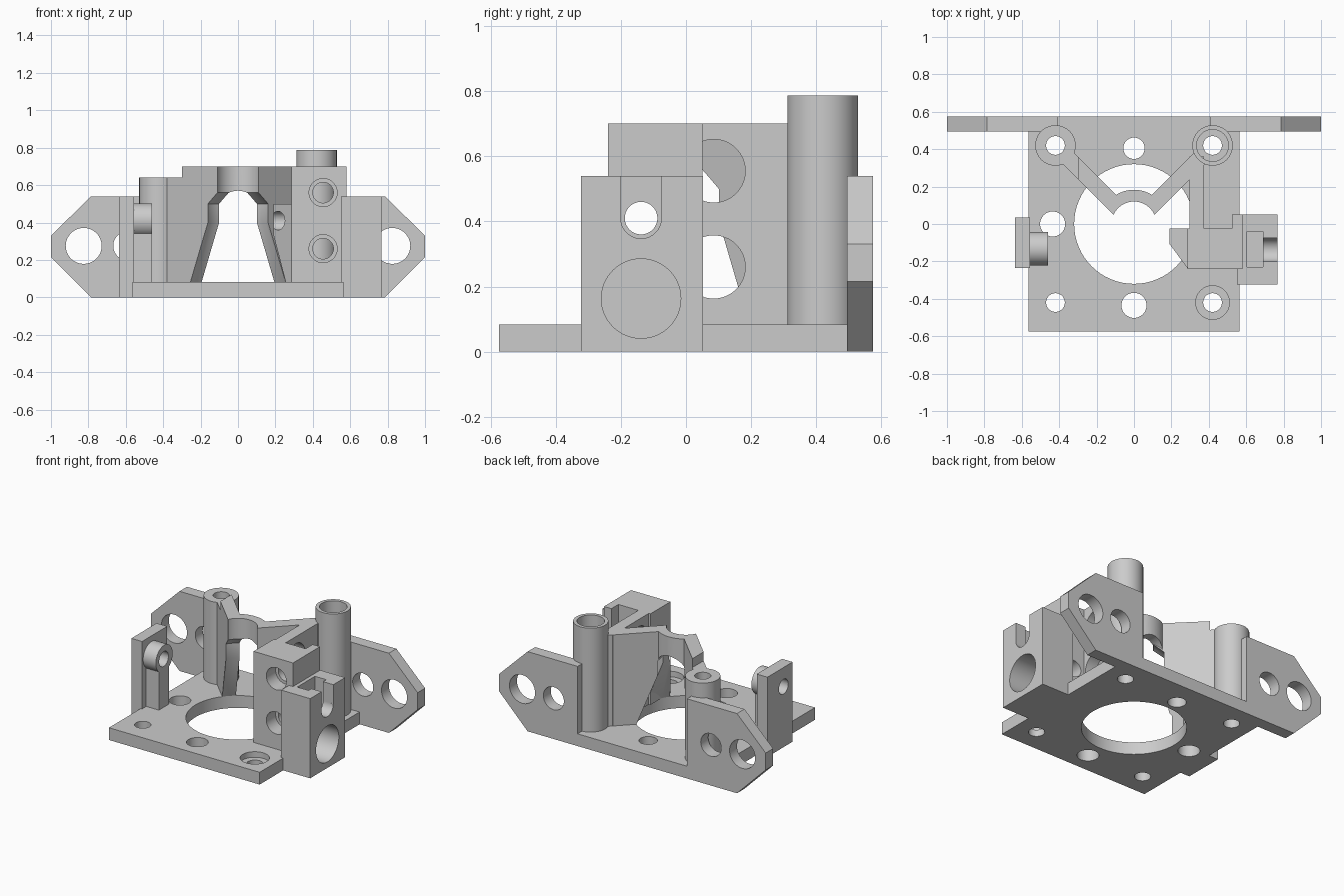
import bpy, bmesh, math
from mathutils import Matrix, Vector

if "Cube" in bpy.data.objects:
    bpy.data.objects.remove(bpy.data.objects["Cube"])

grey = bpy.data.materials.new("plain grey")
grey.diffuse_color = (0.6, 0.6, 0.6, 1)
grey.use_nodes = True
grey.node_tree.nodes["Principled BSDF"].inputs["Base Color"].default_value = grey.diffuse_color
ROT = {'x': Matrix.Rotation(math.pi / 2, 4, 'Y'), 'y': Matrix.Rotation(math.pi / 2, 4, 'X'), 'z': Matrix()}


def obj(name, bm):
    bmesh.ops.recalc_face_normals(bm, faces=bm.faces[:])
    me = bpy.data.meshes.new(name)
    bm.to_mesh(me)
    bm.free()
    me.materials.append(grey)
    o = bpy.data.objects.new(name, me)
    bpy.context.collection.objects.link(o)
    return o


def box(x0, x1, y0, y1, z0, z1, name="cutter"):
    bm = bmesh.new()
    m = Matrix.Translation(((x0 + x1) / 2, (y0 + y1) / 2, (z0 + z1) / 2))
    bmesh.ops.create_cube(bm, size=1, matrix=m @ Matrix.Diagonal((x1 - x0, y1 - y0, z1 - z0, 1)))
    return obj(name, bm)


def cyl(axis, a, b, r, lo, hi, name="cutter"):
    """Cylinder along an axis; a, b are the other two coordinates in xyz order."""
    mid = (lo + hi) / 2
    pos = {'x': (mid, a, b), 'y': (a, mid, b), 'z': (a, b, mid)}[axis]
    bm = bmesh.new()
    bmesh.ops.create_cone(bm, cap_ends=True, segments=64, radius1=r, radius2=r, depth=hi - lo,
                          matrix=Matrix.Translation(pos) @ ROT[axis])
    return obj(name, bm)


def prism(pts, offset, name="cutter"):
    bm = bmesh.new()
    f = bm.faces.new([bm.verts.new(p) for p in pts])
    ext = bmesh.ops.extrude_face_region(bm, geom=[f])
    bmesh.ops.translate(bm, vec=Vector(offset), verts=[v for v in ext['geom'] if isinstance(v, bmesh.types.BMVert)])
    return obj(name, bm)


def lathe(profile):
    """Closed solid turned about the z axis."""
    bm = bmesh.new()
    rings = [[bm.verts.new((r * math.cos(i * math.tau / 64), r * math.sin(i * math.tau / 64), z))
              for i in range(64)] for r, z in profile]
    for p, q in zip(rings, rings[1:]):
        for i in range(64):
            bm.faces.new((p[i], p[(i + 1) % 64], q[(i + 1) % 64], q[i]))
    bm.faces.new(rings[0])
    bm.faces.new(rings[-1])
    return obj("cutter", bm)


def combine(o, others, op='DIFFERENCE'):
    for c in others:
        m = o.modifiers.new("b", 'BOOLEAN')
        m.operation, m.solver, m.object = op, 'EXACT', c
    bpy.context.view_layer.update()
    me = bpy.data.meshes.new_from_object(o.evaluated_get(bpy.context.evaluated_depsgraph_get()))
    o.modifiers.clear()
    o.data = me
    for c in others:
        bpy.data.objects.remove(c)
    return o


def core():
    # widening throat that clears the centre of the mount
    return lathe([(.32, -.1), (.32, .083), (.19, .40), (.19, .50), (.12, .56), (.12, .9)])


def bolt():
    # long clamp bolt bore
    return cyl('x', -.138, .41, .05, -.8, .9)


T = .083  # plate thickness

# base plate with its bores
holes = [cyl('z', 0, 0, .32, -.1, .2), cyl('z', 0, .405, .057, -.1, .2),
         cyl('z', 0, -.435, .067, -.1, .2), cyl('z', -.435, 0, .067, -.1, .2),
         cyl('z', .42, -.42, .09, .045, .2)]
holes += [cyl('z', sx * .42, sy * .42, .05, -.1, .2) for sx in (-1, 1) for sy in (-1, 1)]
combine(box(-.565, .565, -.575, .575, 0, T, "base_plate"), holes)

# side ears with chamfered ends
for s, side in ((-1, "left"), (1, "right")):
    pts = [(.41, 0), (.785, 0), (1, .215), (1, .33), (.785, .54), (.41, .54)]
    ear = prism([(s * x, .495, z) for x, z in pts], (0, .08, 0), side + "_ear")
    combine(ear, [cyl('y', s * .825, .275, .096, .3, .7), cyl('y', s * .59, .275, .077, .3, .7),
                  cyl('z', s * .42, .42, .1, -.1, .6)])

# hollow rear posts
combine(cyl('z', -.42, .42, .108, T, .64, "left_post"), [cyl('z', -.42, .42, .05, 0, .8)])
combine(cyl('z', .42, .42, .108, T, .787, "right_post"),
        [cyl('z', .42, .42, .05, 0, .9), cyl('z', .42, .42, .085, .35, .9)])

# diagonal walls running from the posts to the centre
for s, side in ((-1, "left"), (1, "right")):
    pts = [(s * (u + v), u - v) for u, v in ((.05, -.03), (.37, -.03), (.37, .03), (.05, .03))]
    wall = prism([(x, y, T) for x, y in pts], (0, 0, .70 - T), side + "_diagonal_wall")
    cuts = [core(), cyl('z', s * .42, .42, .09, 0, .9)]
    if s < 0:
        cuts.append(box(-.6, -.3, 0, .6, .64, .9))
    combine(wall, cuts)

# arched ring sector joining the two walls
ring = cyl('z', 0, 0, .183, .45, .70, "centre_ring")
combine(ring, [prism([(0, 0, .4), (.3, .3, .4), (-.3, .3, .4)], (0, 0, .5))], 'INTERSECT')
combine(ring, [core(), cyl('y', 0, .46, .11, -.3, .3)])

# block with two front bores, cheek and strip wall around the channel
block = box(.285, .58, -.24, -.025, T, .70, "bearing_block")
cuts = [bolt()]
for z in (.26, .56):
    cuts += [cyl('y', .455, z, .055, -.4, .2), cyl('y', .455, z, .075, -.4, -.14)]
combine(block, cuts)
box(.525, .58, -.025, .05, T, .70, "channel_cheek")
combine(box(.297, .375, -.025, .36, T, .70, "channel_wall"),
        [cyl('x', .085, z, .097, .2, .5) for z in (.26, .555)])

# low wedge beside the block, shaved by the throat
wedge = prism([(.19, -.025, T), (.297, -.025, T), (.285, -.235, T), (.19, -.107, T)], (0, 0, .5 - T), "wedge")
combine(wedge, [core(), bolt()])

# clamp block with rod bore, nut pocket and slot
combine(box(.55, .767, -.323, .052, 0, .54, "clamp_block"),
        [cyl('x', -.138, .163, .122, .58, .9), bolt(), cyl('x', -.138, .41, .0625, .65, .9),
         box(.65, .9, -.2, -.075, .41, .8), box(.605, .69, -.23, -.04, .32, .8)])

# left slab with round boss and support rib
combine(box(-.635, -.555, -.235, .035, 0, .54, "left_slab"), [bolt()])
combine(cyl('x', -.133, .412, .09, -.555, -.46, "slab_boss"), [bolt()])
combine(box(-.555, -.46, -.19, -.08, T, .41, "boss_rib"), [cyl('x', -.133, .412, .088, -.7, -.3)])

# flat faces with smooth round bores
for o in bpy.context.scene.objects:
    o.select_set(True)
    bpy.context.view_layer.objects.active = o
bpy.ops.object.shade_smooth_by_angle(angle=math.radians(30))
